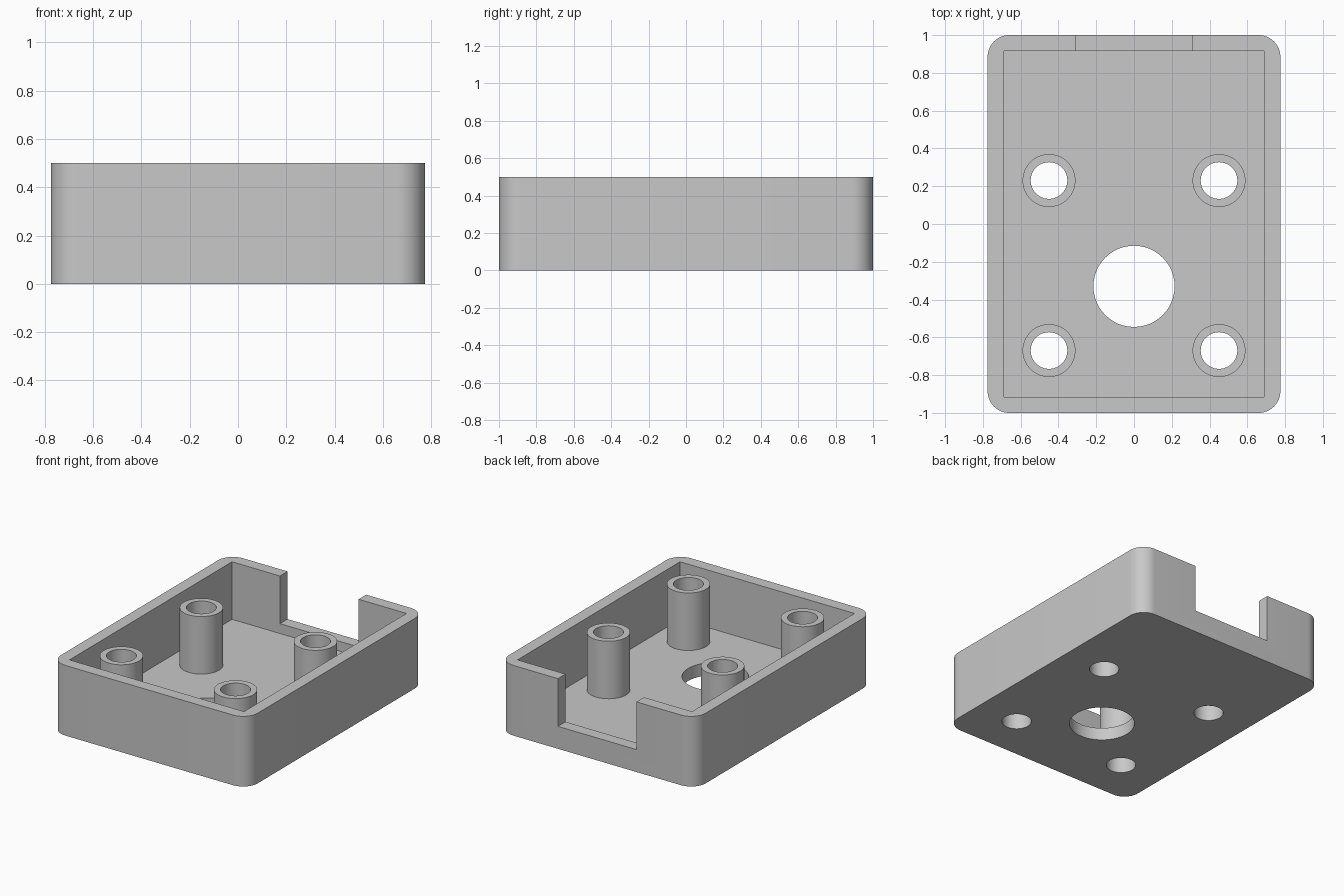
import bpy, bmesh
from math import cos, sin, pi

default = bpy.data.objects.get("Cube")
if default:
    bpy.data.objects.remove(default, do_unlink=True)

HEIGHT, FLOOR, SILL = 0.5, 0.09, 0.16
HALF_X, HALF_Y, CORNER = 0.775, 1.0, 0.115
INNER_X, INNER_Y = 0.688, 0.915
POST_R, BORE_R = 0.14, 0.097
POSTS = [(x, y) for x in (-0.45, 0.45) for y in (-0.67, 0.23)]
SEGMENTS = 48

grey = bpy.data.materials.new("plain_grey")
grey.use_nodes = True
colour = (0.58, 0.58, 0.58, 1)
grey.diffuse_color = colour
grey.node_tree.nodes["Principled BSDF"].inputs["Base Color"].default_value = colour


def finish(name, bm):
    bmesh.ops.recalc_face_normals(bm, faces=bm.faces)
    mesh = bpy.data.meshes.new(name)
    bm.to_mesh(mesh)
    bm.free()
    mesh.materials.append(grey)
    obj = bpy.data.objects.new(name, mesh)
    bpy.context.collection.objects.link(obj)
    return obj


def prism(name, outline, z0, z1):
    """Extrude a flat outline from z0 to z1."""
    bm = bmesh.new()
    face = bm.faces.new([bm.verts.new((x, y, z0)) for x, y in outline])
    new = bmesh.ops.extrude_face_region(bm, geom=[face])["geom"]
    top = [v for v in new if isinstance(v, bmesh.types.BMVert)]
    bmesh.ops.translate(bm, verts=top, vec=(0, 0, z1 - z0))
    return finish(name, bm)


def circle(cx, cy, r):
    return [(cx + r * cos(2 * pi * i / SEGMENTS), cy + r * sin(2 * pi * i / SEGMENTS))
            for i in range(SEGMENTS)]


def rectangle(x0, x1, y0, y1):
    return [(x0, y0), (x1, y0), (x1, y1), (x0, y1)]


def rounded_rectangle(hx, hy, r, steps=12):
    points = []
    for k, (sx, sy) in enumerate([(1, 1), (-1, 1), (-1, -1), (1, -1)]):
        for i in range(steps + 1):
            a = (k + i / steps) * pi / 2
            points.append((sx * (hx - r) + r * cos(a), sy * (hy - r) + r * sin(a)))
    return points


def cut(obj, cutter):
    """Subtract the cutter for good, then remove it."""
    cutter.hide_render = True
    mod = obj.modifiers.new("cut", "BOOLEAN")
    mod.operation, mod.solver, mod.object = "DIFFERENCE", "EXACT", cutter
    bpy.context.view_layer.objects.active = obj
    bpy.ops.object.modifier_apply(modifier=mod.name)
    bpy.data.objects.remove(cutter, do_unlink=True)


def smooth(obj):
    bpy.ops.object.select_all(action="DESELECT")
    obj.select_set(True)
    bpy.context.view_layer.objects.active = obj
    bpy.ops.object.shade_smooth_by_angle(angle=pi / 6)


# Tray: rounded block, hollowed out, with a notch in the back wall
tray = prism("tray", rounded_rectangle(HALF_X, HALF_Y, CORNER), 0, HEIGHT)
cut(tray, prism("cavity_cutter", rectangle(-INNER_X, INNER_X, -INNER_Y, INNER_Y), FLOOR, 1))
cut(tray, prism("notch_cutter", rectangle(-0.31, 0.31, 0.8, 1.2), SILL, 1))

# Holes through the floor: one large, one under each post
cut(tray, prism("large_hole_cutter", circle(0, -0.33, 0.215), -0.2, 0.3))
for x, y in POSTS:
    cut(tray, prism("bore_cutter", circle(x, y, BORE_R), -0.2, 0.3))
smooth(tray)

# Hollow posts standing on the floor
for x, y in POSTS:
    side = "left" if x > 0 else "right"
    end = "back" if y > 0 else "front"
    bm = bmesh.new()
    rings = [[bm.verts.new((px, py, z)) for px, py in circle(x, y, r)]
             for r, z in ((POST_R, FLOOR), (POST_R, HEIGHT), (BORE_R, HEIGHT), (BORE_R, FLOOR))]
    for a, b in zip(rings, rings[1:]):
        for i in range(SEGMENTS):
            j = (i + 1) % SEGMENTS
            bm.faces.new((a[i], a[j], b[j], b[i]))
    smooth(finish(f"{end}_{side}_post", bm))
